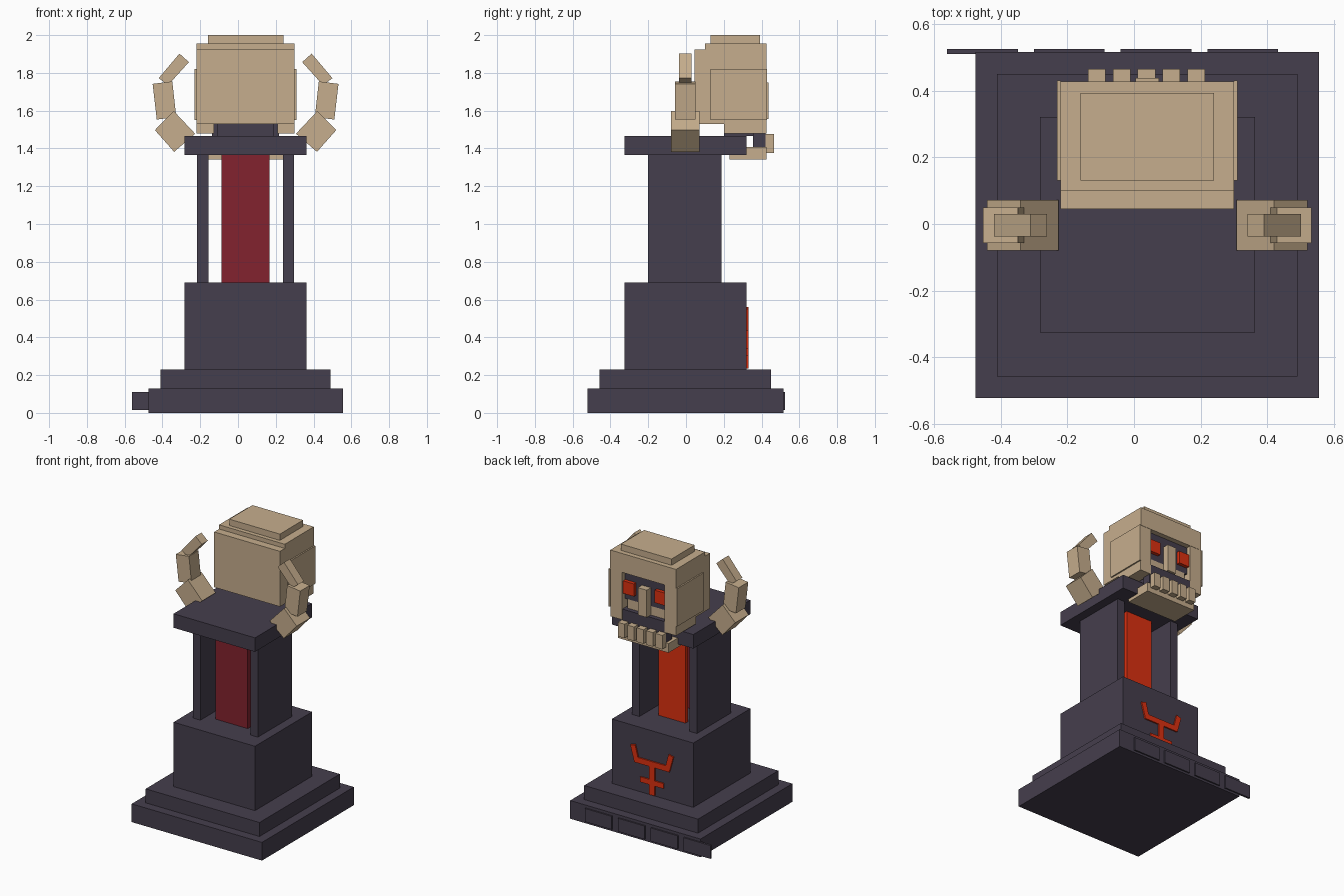
import bpy, bmesh

cube = bpy.data.objects.get("Cube")
if cube:
    bpy.data.objects.remove(cube, do_unlink=True)

CX = 0.04  # symmetry axis of the monument


def material(name, rgb):
    lin = [((c / 255 + 0.055) / 1.055) ** 2.4 for c in rgb] + [1.0]
    m = bpy.data.materials.new(name)
    m.use_nodes = True
    m.diffuse_color = lin
    bsdf = m.node_tree.nodes["Principled BSDF"]
    bsdf.inputs["Base Color"].default_value = lin
    bsdf.inputs["Roughness"].default_value = 0.9
    return m


STONE = material("dark stone", (69, 62, 77))
BONE = material("bone", (198, 174, 141))
CLOTH = material("dark red cloth", (130, 34, 46))
GLOW = material("glowing orange red", (220, 48, 16))


def prism(name, pts, y0, y1, mat):
    """Extrude an outline in the xz plane from y0 to y1."""
    bm = bmesh.new()
    face = bm.faces.new([bm.verts.new((x, y0, z)) for x, z in pts])
    out = bmesh.ops.extrude_face_region(bm, geom=[face])
    bmesh.ops.translate(bm, vec=(0, y1 - y0, 0),
                        verts=[v for v in out["geom"] if isinstance(v, bmesh.types.BMVert)])
    bmesh.ops.recalc_face_normals(bm, faces=bm.faces)
    me = bpy.data.meshes.new(name)
    bm.to_mesh(me)
    bm.free()
    me.materials.append(mat)
    ob = bpy.data.objects.new(name, me)
    bpy.context.collection.objects.link(ob)
    return ob


def box(name, x0, x1, y0, y1, z0, z1, mat):
    return prism(name, [(x0, z0), (x1, z0), (x1, z1), (x0, z1)], y0, y1, mat)


def centred(name, half, y0, y1, z0, z1, mat):
    return box(name, CX - half, CX + half, y0, y1, z0, z1, mat)


def pair(name, pts, y0, y1, mat):
    """Outline given as offsets from the axis, built on both sides."""
    for side, s in (("left", 1), ("right", -1)):
        prism(f"{side}_{name}", [(CX + s * x, z) for x, z in pts], y0, y1, mat)


def pair_box(name, x0, x1, y0, y1, z0, z1, mat):
    pair(name, [(x0, z0), (x1, z0), (x1, z1), (x0, z1)], y0, y1, mat)


# Stepped pedestal
centred("base_step", 0.515, -0.522, 0.515, 0.0, 0.13, STONE)
centred("second_step", 0.45, -0.457, 0.45, 0.13, 0.23, STONE)
centred("pedestal_block", 0.322, -0.325, 0.32, 0.23, 0.69, STONE)
for i in range(4):
    x = -0.56 + i * 0.26
    box(f"base_plate_{i + 1}", x, x + 0.212, 0.51, 0.525, 0.015, 0.11, STONE)

# Side walls, hanging panels and cap
pair_box("wall", 0.197, 0.257, -0.2, 0.187, 0.69, 1.365, STONE)
centred("front_panel", 0.128, -0.13, -0.10, 0.69, 1.365, CLOTH)
centred("back_panel", 0.106, 0.07, 0.10, 0.69, 1.365, GLOW)
centred("cap", 0.322, -0.325, 0.32, 1.365, 1.465, STONE)

# Raised sign on the back of the pedestal
centred("sign_stem", 0.021, 0.32, 0.33, 0.235, 0.45, GLOW)
centred("sign_lower_bar", 0.092, 0.32, 0.33, 0.305, 0.342, GLOW)
centred("sign_upper_bar", 0.138, 0.32, 0.33, 0.435, 0.475, GLOW)
pair("sign_tip", [(0.10, 0.44), (0.138, 0.435), (0.17, 0.55), (0.132, 0.56)],
     0.32, 0.33, GLOW)

# Skull shell
centred("skull_rear", 0.26, 0.045, 0.16, 1.53, 1.925, BONE)
centred("skull_core", 0.26, 0.10, 0.355, 1.53, 1.82, BONE)
centred("skull_brow", 0.26, 0.10, 0.427, 1.82, 1.955, BONE)
centred("skull_crown", 0.20, 0.13, 0.392, 1.955, 2.0, BONE)
pair_box("cheek", 0.168, 0.26, 0.20, 0.425, 1.48, 1.82, BONE)
pair_box("temple", 0.26, 0.27, 0.13, 0.43, 1.55, 1.82, BONE)

# Face
centred("socket_back", 0.168, 0.35, 0.39, 1.62, 1.82, STONE)
pair_box("eye", 0.082, 0.166, 0.385, 0.415, 1.665, 1.755, GLOW)
centred("upper_jaw", 0.15, 0.25, 0.39, 1.55, 1.62, BONE)
centred("nose", 0.035, 0.385, 0.437, 1.555, 1.75, BONE)
centred("mouth", 0.178, 0.355, 0.421, 1.405, 1.555, STONE)
centred("palate", 0.15, 0.20, 0.36, 1.465, 1.54, STONE)

# Lower jaw with teeth
centred("lower_jaw", 0.20, 0.23, 0.425, 1.342, 1.408, BONE)
for i in range(5):
    x = -0.138 + i * 0.0745
    box(f"tooth_{i + 1}", x, x + 0.053, 0.415, 0.465, 1.376, 1.476, BONE)

# Curved horns, three segments a side
pair("horn_root", [(0.48, 1.497), (0.38, 1.598), (0.267, 1.478), (0.378, 1.382)],
     -0.08, 0.072, BONE)
pair("horn_middle", [(0.492, 1.742), (0.388, 1.755), (0.367, 1.566), (0.47, 1.553)],
     -0.057, 0.05, BONE)
pair("horn_tip", [(0.46, 1.772), (0.35, 1.902), (0.30, 1.857), (0.41, 1.735)],
     -0.037, 0.03, BONE)
